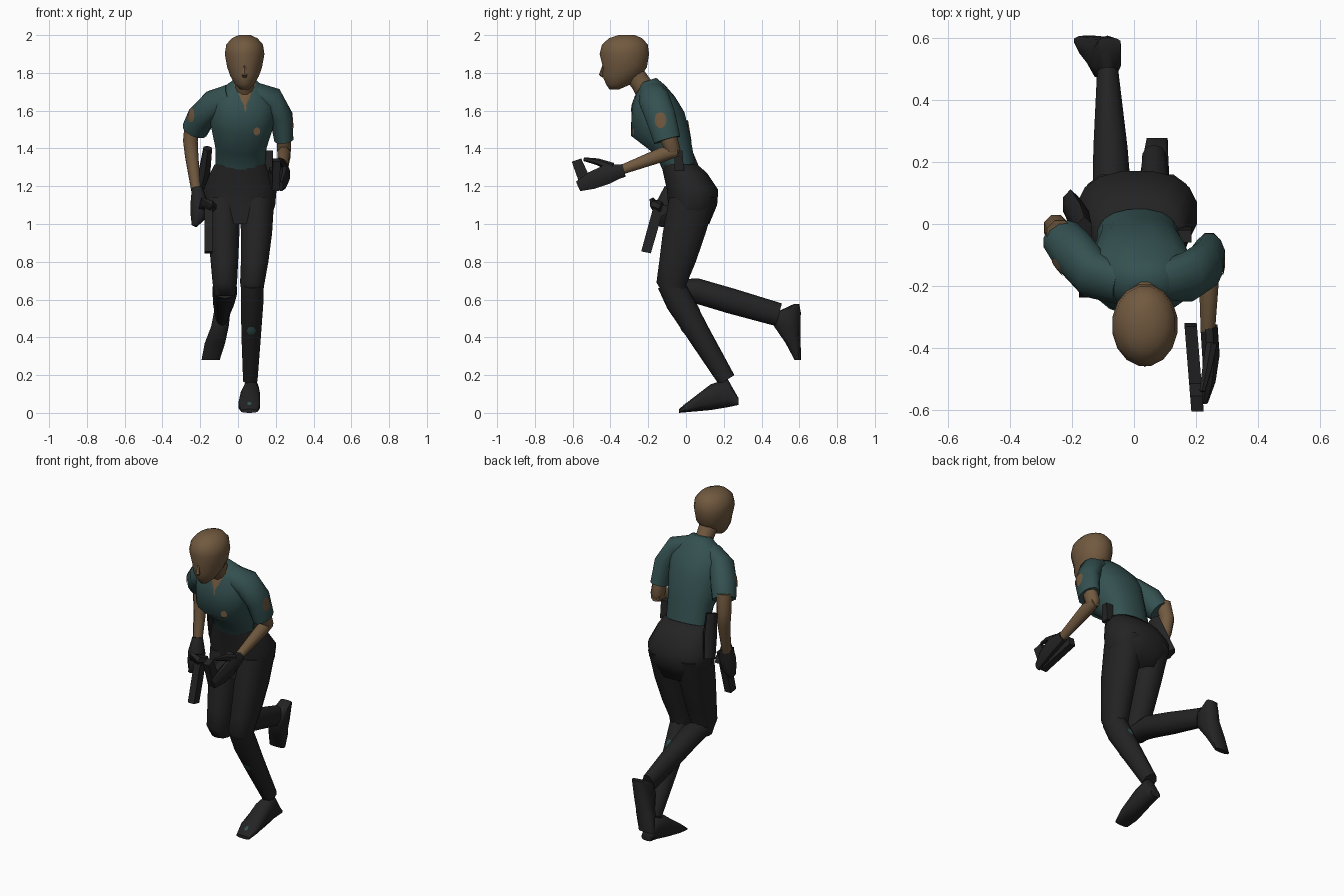
import bpy, bmesh, math
from mathutils import Vector
from mathutils.bvhtree import BVHTree


def material(name, rgb):
    m = bpy.data.materials.new(name)
    m.diffuse_color = (*rgb, 1)
    return m


SKIN = material("skin brown", (0.165, 0.1, 0.05))
TEAL = material("shirt teal", (0.034, 0.08, 0.08))
BLACK = material("cloth black", (0.017, 0.017, 0.017))


def finish(bm, name, mat, angle=50):
    bmesh.ops.recalc_face_normals(bm, faces=bm.faces)
    me = bpy.data.meshes.new(name)
    bm.to_mesh(me)
    bm.free()
    me.materials.append(mat)
    me.shade_smooth()
    me.set_sharp_from_angle(angle=math.radians(angle))
    ob = bpy.data.objects.new(name, me)
    bpy.context.collection.objects.link(ob)
    return ob


def loft(name, mat, rings, normal=None, sides=12, power=1.0, angle=50):
    """Skin elliptical rings (x, y, z, half width, half depth) into a capped tube."""
    bm = bmesh.new()
    pts = [Vector(r[:3]) for r in rings]
    loops = []
    for i, (p, r) in enumerate(zip(pts, rings)):
        t = Vector(normal) if normal else pts[min(i + 1, len(pts) - 1)] - pts[max(i - 1, 0)]
        t.normalize()
        u = Vector((1, 0, 0))
        u = (u - t * u.dot(t)).normalized()
        v = t.cross(u)
        loop = []
        for k in range(sides):
            a = math.tau * (k + 0.5) / sides
            c, s = math.cos(a), math.sin(a)
            c = math.copysign(abs(c) ** power, c)
            s = math.copysign(abs(s) ** power, s)
            loop.append(bm.verts.new(p + u * c * r[3] + v * s * r[4]))
        loops.append(loop)
    for a, b in zip(loops, loops[1:]):
        for k in range(sides):
            j = (k + 1) % sides
            bm.faces.new((a[k], a[j], b[j], b[k]))
    bm.faces.new(loops[0])
    bm.faces.new(loops[-1])
    return finish(bm, name, mat, angle)


def slab(name, outline, x0, x1, lean=0.0):
    """Extrude a (y, z) outline along x; lean shifts x along y."""
    bm = bmesh.new()
    yc = sum(y for y, z in outline) / len(outline)
    a, b = [[bm.verts.new((x + lean * (y - yc), y, z)) for y, z in outline] for x in (x0, x1)]
    bm.faces.new(a)
    bm.faces.new(b)
    for k in range(len(a)):
        j = (k + 1) % len(a)
        bm.faces.new((a[k], a[j], b[j], b[k]))
    return finish(bm, name, BLACK, 30)


def patch(name, target, mat, centre, direction, outline, steps=4):
    """Lay a thin coloured plate on a surface by casting its outline along a direction."""
    tree_bm = bmesh.new()
    tree_bm.from_mesh(target.data)
    tree = BVHTree.FromBMesh(tree_bm)
    d = Vector(direction).normalized()
    u = d.cross(Vector((0, 0, 1))).normalized()
    w = u.cross(d)
    bm = bmesh.new()

    def drop(a, b):
        p = Vector(centre) + u * a + w * b
        hit = tree.ray_cast(p - d, d)[0]
        return bm.verts.new((hit or p) - d * 0.004)
    mid = drop(0, 0)
    loops = [[drop(a * s / steps, b * s / steps) for a, b in outline] for s in range(1, steps + 1)]
    n = len(outline)
    for k in range(n):
        j = (k + 1) % n
        bm.faces.new((mid, loops[0][k], loops[0][j]))
        for a, b in zip(loops, loops[1:]):
            bm.faces.new((a[k], b[k], b[j], a[j]))
    tree_bm.free()
    return finish(bm, name, mat)


def oval(a, b, n=10):
    return [(a * math.cos(math.tau * k / n), b * math.sin(math.tau * k / n)) for k in range(n)]


UP = (0, 0, 1)

# Head, nose and neck
H = 0.035
profile = [(1.712, -.405, -.355, .022), (1.74, -.425, -.29, .052), (1.785, -.444, -.235, .078),
           (1.83, -.442, -.205, .094), (1.9, -.46, -.193, .107), (1.95, -.447, -.2, .099),
           (1.983, -.41, -.23, .07), (2.0, -.36, -.27, .032)]
loft("head", SKIN, [(H, (f + b) / 2, z, w, (b - f) / 2) for z, f, b, w in profile], UP, 16, angle=70)
loft("nose", SKIN, [(H, -.435, 1.84, .006, .008), (H, -.444, 1.79, .017, .017),
                    (H, -.435, 1.775, .01, .008)], UP, 6)
loft("neck", SKIN, [(H, -.19, 1.66, .06, .06), (H, -.235, 1.74, .05, .055), (H, -.285, 1.81, .055, .055)])

# Shirt torso, leaning forward
torso = loft("shirt", TEAL, [
    (.012, -.035, 1.30, .132, .088), (.015, -.07, 1.415, .138, .105), (.02, -.15, 1.53, .168, .157),
    (.03, -.172, 1.65, .172, .118), (.035, -.185, 1.715, .115, .078), (.035, -.2, 1.76, .06, .045)],
    sides=16, power=.9, angle=75)
patch("neckline", torso, SKIN, (.037, -.3, 1.68), (0, 1, 0),
      [(-.058, .06), (0, .06), (.055, .06), (.03, 0), (.003, -.09), (-.03, 0)])
patch("badge", torso, SKIN, (.1, -.3, 1.49), (0, 1, 0), oval(.018, .022))

# Sleeves
sleeve_r = loft("sleeve_right_side", TEAL, [
    (.09, -.185, 1.70, .05, .065), (.175, -.17, 1.665, .065, .085), (.228, -.135, 1.57, .062, .083),
    (.243, -.1, 1.445, .052, .074)], angle=70)
sleeve_l = loft("sleeve_left_side", TEAL, [
    (-.04, -.2, 1.685, .05, .07), (-.13, -.165, 1.635, .07, .085), (-.195, -.09, 1.565, .075, .082),
    (-.23, -.045, 1.495, .07, .065)], angle=70)
patch("sleeve_patch_right_side", sleeve_r, SKIN, (.28, -.135, 1.55), (-1, 0, 0), oval(.032, .043))
patch("sleeve_patch_left_side", sleeve_l, SKIN, (-.24, -.12, 1.575), (.4, 1, 0), oval(.026, .038))

# Bare arms
loft("elbow_right_side", SKIN, [(.243, -.1, 1.48, .04, .05), (.243, -.07, 1.39, .04, .045),
                                (.243, -.07, 1.355, .02, .025)], sides=8)
loft("forearm_right_side", SKIN, [(.243, -.045, 1.385, .03, .03), (.243, -.12, 1.37, .038, .042),
                                  (.238, -.36, 1.28, .024, .026)], sides=8)
loft("forearm_left_side", SKIN, [(-.24, -.03, 1.54, .045, .045), (-.252, -.012, 1.44, .042, .044),
                                 (-.245, -.02, 1.36, .038, .04), (-.22, -.08, 1.16, .026, .028)], sides=8)

# Gloved hands
loft("glove_right_side", BLACK, [
    (.242, -.33, 1.285, .03, .035), (.248, -.42, 1.262, .03, .055), (.243, -.5, 1.23, .022, .05),
    (.228, -.57, 1.2, .012, .03)], sides=8)
loft("thumb_right_side", BLACK, [(.25, -.39, 1.30, .02, .025), (.235, -.47, 1.33, .017, .018),
                                 (.22, -.54, 1.343, .01, .01)], sides=6)
loft("glove_left_side", BLACK, [(-.217, -.085, 1.19, .03, .032), (-.205, -.11, 1.11, .05, .05),
                                (-.21, -.12, 1.04, .045, .045), (-.232, -.125, .99, .015, .025)], sides=8)
loft("fingers_left_side", BLACK, [(-.2, -.17, 1.11, .035, .02), (-.15, -.165, 1.1, .03, .03),
                                  (-.13, -.13, 1.09, .02, .025)], sides=6)

# Hand-held items and belt gear
slab("held_device", [(-.605, 1.33), (-.555, 1.347), (-.515, 1.26), (-.33, 1.30), (-.32, 1.25),
                     (-.55, 1.175)], .175, .215, -.08)
slab("pistol", [(-.237, .855), (-.186, .845), (-.13, 1.04), (-.09, 1.06), (-.1, 1.1), (-.17, 1.1)],
     -.178, -.135)
loft("holster", BLACK, [(-.16, -.02, 1.40, .026, .045), (-.175, .015, 1.29, .034, .055),
                        (-.205, .065, 1.16, .028, .05)], sides=6)
slab("belt_pouch", [(-.06, 1.39), (-.02, 1.39), (-.01, 1.28), (-.06, 1.28)], .12, .185)

# Trousers: hips and thighs
loft("hips", BLACK, [
    (.012, -.035, 1.315, .138, .096), (.012, -.005, 1.27, .162, .118), (.01, .035, 1.18, .197, .138),
    (.01, .035, 1.1, .19, .132), (.015, .015, 1.0, .15, .11)], UP, 16, .85, 70)
thigh = [(.035, 1.14, .095, .128), (-.01, .95, .085, .117), (-.045, .8, .075, .1), (-.075, .69, .067, .084),
         (-.06, .62, .055, .055)]
for name, xs in (("thigh_right_side", (.1, .098, .088, .076, .075)),
                 ("thigh_left_side", (-.08, -.075, -.072, -.07, -.07))):
    loft(name, BLACK, [(x, y, z, w, d) for x, (y, z, w, d) in zip(xs, thigh)], UP, 12, .9, 60)

# Standing lower leg and shoe
shin = loft("shin_right_side", BLACK, [
    (.076, -.085, .69, .064, .07), (.075, -.035, .59, .062, .074), (.07, .06, .43, .055, .063),
    (.065, .215, .175, .04, .048)], sides=10)
shoe = loft("shoe_right_side", BLACK, [
    (.075, .278, .06, .035, .018), (.07, .22, .105, .042, .075), (.065, .13, .083, .052, .068),
    (.06, .03, .04, .06, .034), (.06, -.038, .01, .045, .01)], (0, 1, 0), 10, .75)

# Raised lower leg and shoe
shin_l = loft("shin_left_side", BLACK, [
    (-.07, -.06, .655, .06, .05), (-.07, .05, .648, .068, .066), (-.076, .24, .592, .058, .067),
    (-.085, .49, .52, .036, .062)], sides=10)
loft("shoe_left_side", BLACK, [
    (-.08, .585, .576, .038, .015), (-.085, .54, .53, .045, .068), (-.095, .535, .46, .048, .07),
    (-.122, .567, .37, .056, .04), (-.145, .592, .28, .05, .017)], UP, 10, .75)

# Small teal marks on the trousers and shoe
patch("shin_mark", shin, TEAL, (.07, 0, .435), (0, 1, 0), oval(.025, .022, 6), 2)
patch("shoe_mark", shoe, TEAL, (.06, 0, .05), (0, 1, 0), oval(.012, .01, 6), 2)
patch("calf_mark", shin, TEAL, (.075, .05, .56), (0, -1, 0), oval(.018, .025, 6), 2)
